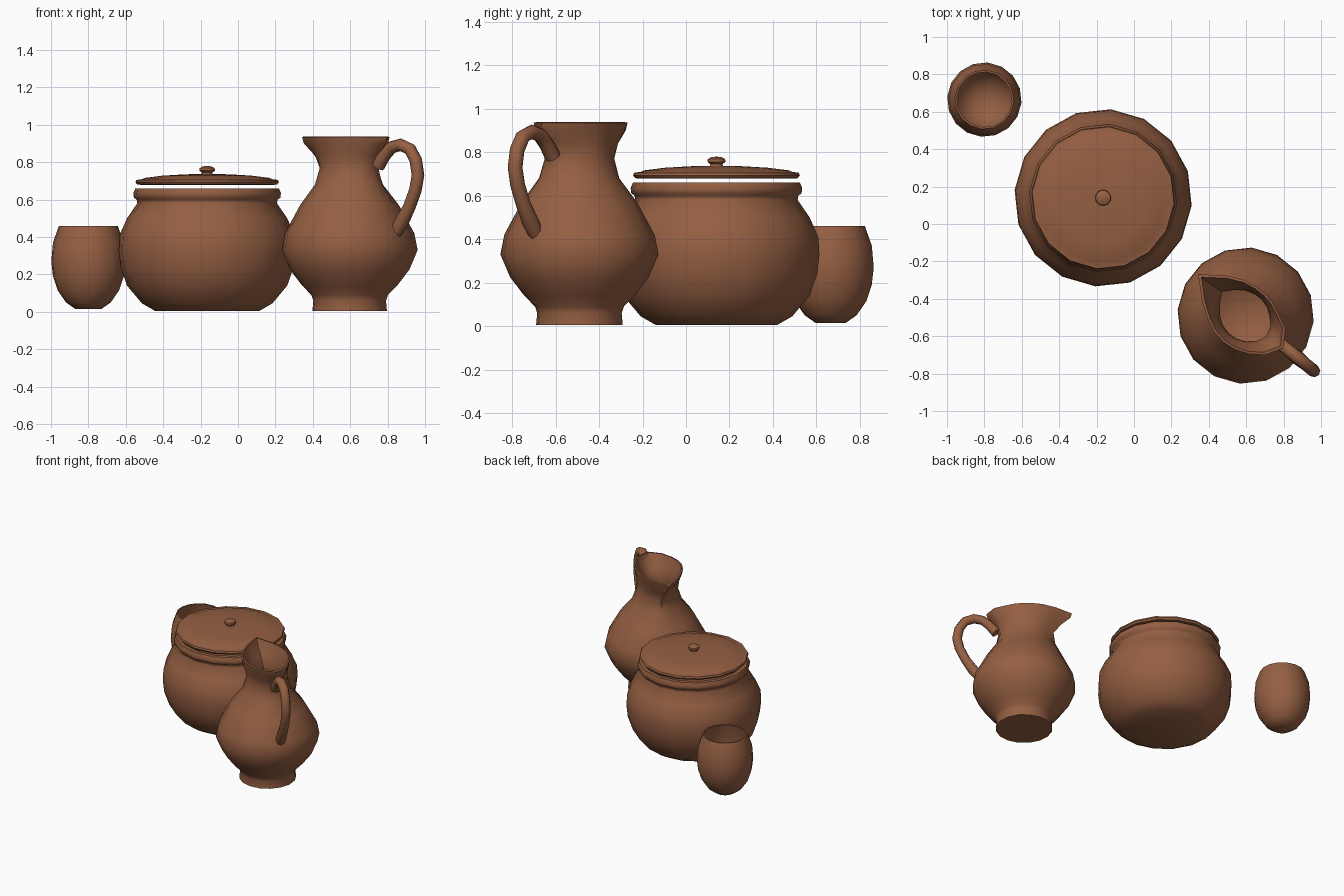
import bpy, bmesh, math
from mathutils import Vector

if "Cube" in bpy.data.objects:
    bpy.data.objects.remove(bpy.data.objects["Cube"])

clay = bpy.data.materials.new("brown clay")
clay.diffuse_color = (0.30, 0.115, 0.055, 1)
clay.use_nodes = True
clay.node_tree.nodes["Principled BSDF"].inputs["Base Color"].default_value = clay.diffuse_color

N = 16
PHASE = -5      # degrees, first corner of every turned part
# Jug mouth radius at each corner: narrow sides, pointed spout, long handle side
MOUTH = [.175, .16, .155, .165, .192, .24, .337, .245,
         .205, .19, .185, .19, .205, .235, .265, .225]


def turned(name, centre, rows):
    """Closed turned part. Row = (radius, height[, blend towards mouth shape])."""
    bm = bmesh.new()
    rings = []
    for row in rows:
        r, z = row[0], row[1]
        t = row[2] if len(row) > 2 else 0
        if r == 0:
            rings.append([bm.verts.new((0, 0, z))])
            continue
        ring = []
        for k in range(N):
            a = math.radians(PHASE + 9 * t + 360 * k / N)
            rad = r * (1 - t + t * MOUTH[k] / 0.22)
            ring.append(bm.verts.new((rad * math.cos(a), rad * math.sin(a), z)))
        rings.append(ring)
    for a, b in zip(rings, rings[1:]):
        for k in range(N):
            j = (k + 1) % N
            if len(a) == 1:
                bm.faces.new((a[0], b[j], b[k]))
            elif len(b) == 1:
                bm.faces.new((a[k], a[j], b[0]))
            else:
                bm.faces.new((a[k], a[j], b[j], b[k]))
    bmesh.ops.recalc_face_normals(bm, faces=bm.faces)
    me = bpy.data.meshes.new(name)
    bm.to_mesh(me)
    bm.free()
    ob = bpy.data.objects.new(name, me)
    ob.location = (centre[0], centre[1], 0)
    bpy.context.collection.objects.link(ob)
    finish(ob)
    return ob


def finish(ob):
    ob.data.materials.append(clay)
    bpy.ops.object.select_all(action='DESELECT')
    ob.select_set(True)
    bpy.context.view_layer.objects.active = ob
    bpy.ops.object.shade_smooth_by_angle(angle=math.radians(50))


# Cup
turned("cup", (-0.80, 0.665), [
    (0, .015), (.07, .015), (.12, .05), (.165, .115), (.19, .19), (.199, .27),
    (.19, .37), (.158, .46), (.148, .46), (.172, .37), (.18, .27), (.165, .17),
    (.12, .09), (.06, .05), (0, .045)])

# Pot with rolled rim
POT = (-0.165, 0.14)
turned("pot", POT, [
    (0, .005), (.28, .005), (.35, .045), (.43, .14), (.465, .24), (.475, .33),
    (.47, .41), (.43, .50), (.375, .58), (.378, .60), (.393, .61), (.396, .635),
    (.385, .66), (.355, .66), (.345, .60), (.40, .50), (.44, .40), (.44, .26),
    (.39, .13), (.28, .05), (0, .04)])

# Lid with knob
turned("pot_lid", POT, [
    (0, .678), (.33, .678), (.375, .68), (.385, .693), (.38, .705), (.35, .709),
    (.335, .716), (.24, .728), (.12, .735), (.03, .737), (.028, .745),
    (.042, .755), (.04, .768), (.022, .778), (0, .779)])

# Jug body with spout
JUG = (0.597, -0.49)
turned("jug", JUG, [
    (0, .005), (.2, .005), (.195, .06), (.205, .09), (.255, .14), (.32, .225),
    (.365, .33), (.347, .42), (.267, .57, .05), (.19, .68, .3), (.165, .77, .5),
    (.182, .84, .8), (.212, .90, 1), (.22, .935, 1), (.205, .938, 1),
    (.19, .90, 1), (.16, .84, .8), (.142, .77, .5), (.168, .67, .3),
    (.245, .56, .05), (.325, .42), (.34, .33), (.29, .21), (.2, .10), (0, .07)])

# Jug handle: (distance from the jug axis, height, thickness)
path = [(.315, .42, 1.0), (.355, .475, 1.15), (.41, .56, 1), (.452, .65, 1),
        (.47, .73, 1), (.455, .81, 1), (.415, .87, 1), (.35, .893, 1),
        (.29, .88, 1), (.24, .835, 1), (.195, .78, 1.1)]
cu = bpy.data.curves.new("jug_handle", 'CURVE')
cu.dimensions = '3D'
cu.bevel_depth = 0.034
cu.bevel_resolution = 2
cu.use_fill_caps = True
sp = cu.splines.new('POLY')
sp.points.add(len(path) - 1)
d = Vector((math.cos(math.radians(-39)), math.sin(math.radians(-39)), 0))
for p, (u, z, w) in zip(sp.points, path):
    p.co = (d.x * u, d.y * u, z, 1)
    p.radius = w
handle = bpy.data.objects.new("jug_handle", cu)
handle.location = (JUG[0], JUG[1], 0)
bpy.context.collection.objects.link(handle)
bpy.ops.object.select_all(action='DESELECT')
handle.select_set(True)
bpy.context.view_layer.objects.active = handle
bpy.ops.object.convert(target='MESH')
finish(bpy.context.view_layer.objects.active)
